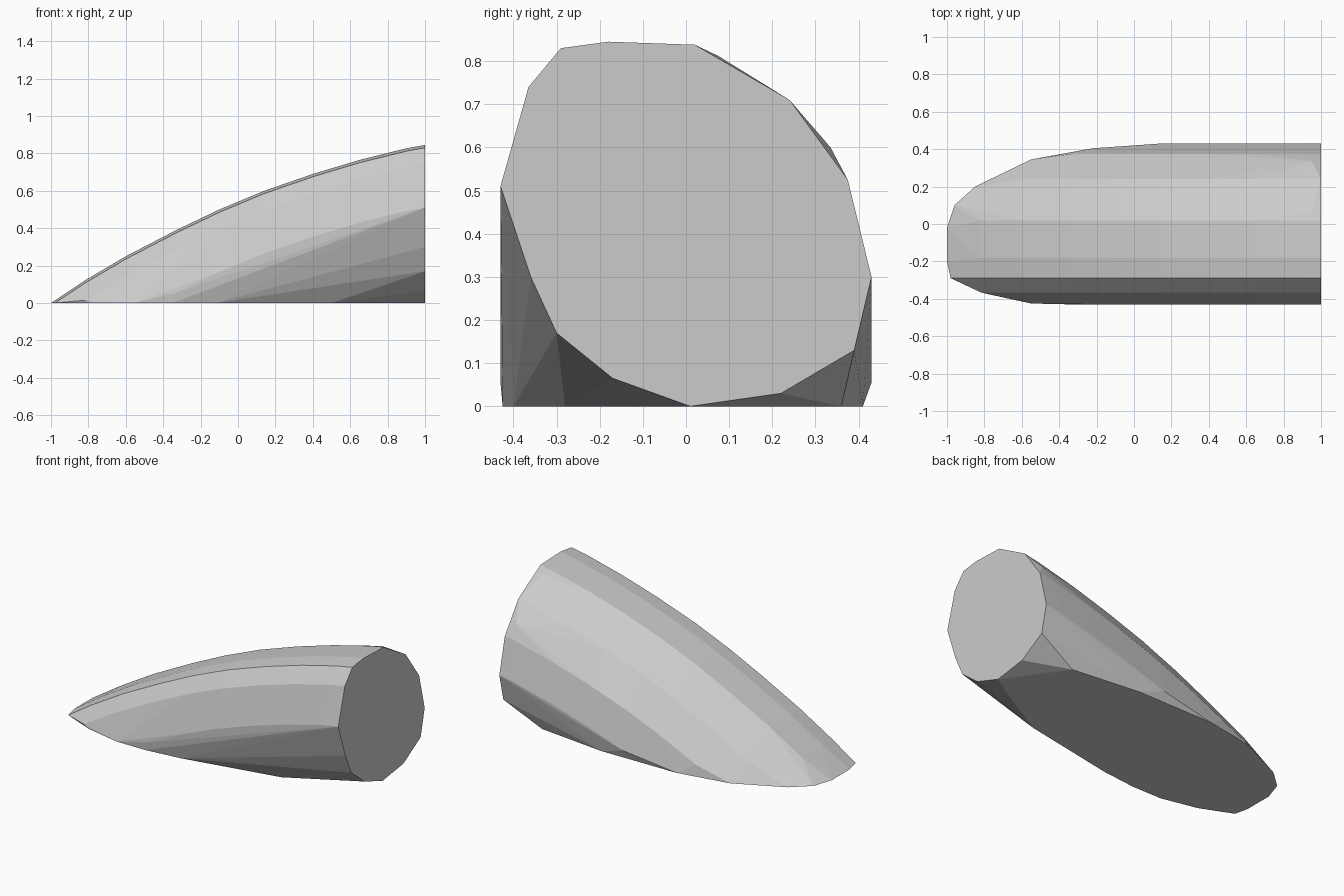
import bpy, bmesh

if "Cube" in bpy.data.objects:
    bpy.data.objects.remove(bpy.data.objects["Cube"])

# Outline of the flat end (y, z)
END = [(-.43, .51), (-.365, .74), (-.29, .83), (-.18, .845), (.02, .838),
       (.24, .71), (.375, .525), (.43, .30), (.39, .13), (.22, .03),
       (.01, .005), (-.17, .065), (-.30, .17), (-.36, .30)]
# Outline of the flat base (x, y)
BASE = [(-1, -.02), (-1, -.20), (-.98, -.29), (-.78, -.375), (-.55, -.425),
        (-.35, -.425), (-.12, -.40), (.5, -.28), (.82, -.10), (1, .01),
        (.75, .36), (.3, .41), (-.22, .405), (-.55, .345), (-.85, .20),
        (-.96, .10)]
# Curved ridge (x, z)
RIDGE = [(-.82, .12), (-.6, .25), (-.33, .39), (-.1, .50), (.14, .60),
         (.4, .69), (.65, .765), (.9, .827)]

bm = bmesh.new()
for y, z in END:
    bm.verts.new((1, y, z))
for x, y in BASE:
    bm.verts.new((x, y, 0))
# The end outline slides down along the ridge
for x, top in RIDGE:
    for y, z in END[:8]:
        if z + top - .845 > 0:
            bm.verts.new((x, y, z + top - .845))
# Slight swelling just behind the end
for p in [(.95, .075, .812), (.95, .335, .6)]:
    bm.verts.new(p)

# Wrap the outlines in one faceted skin
bmesh.ops.convex_hull(bm, input=bm.verts[:])
bmesh.ops.delete(bm, geom=[v for v in bm.verts if not v.link_faces], context='VERTS')
bmesh.ops.dissolve_limit(bm, angle_limit=.01, verts=bm.verts[:], edges=bm.edges[:])
bmesh.ops.recalc_face_normals(bm, faces=bm.faces[:])

mesh = bpy.data.meshes.new("curved_wedge")
bm.to_mesh(mesh)
bm.free()
grey = bpy.data.materials.new("light_grey")
grey.diffuse_color = (.6, .6, .6, 1)
grey.use_nodes = True
grey.node_tree.nodes["Principled BSDF"].inputs["Base Color"].default_value = grey.diffuse_color
mesh.materials.append(grey)
wedge = bpy.data.objects.new("curved_wedge", mesh)
bpy.context.collection.objects.link(wedge)
